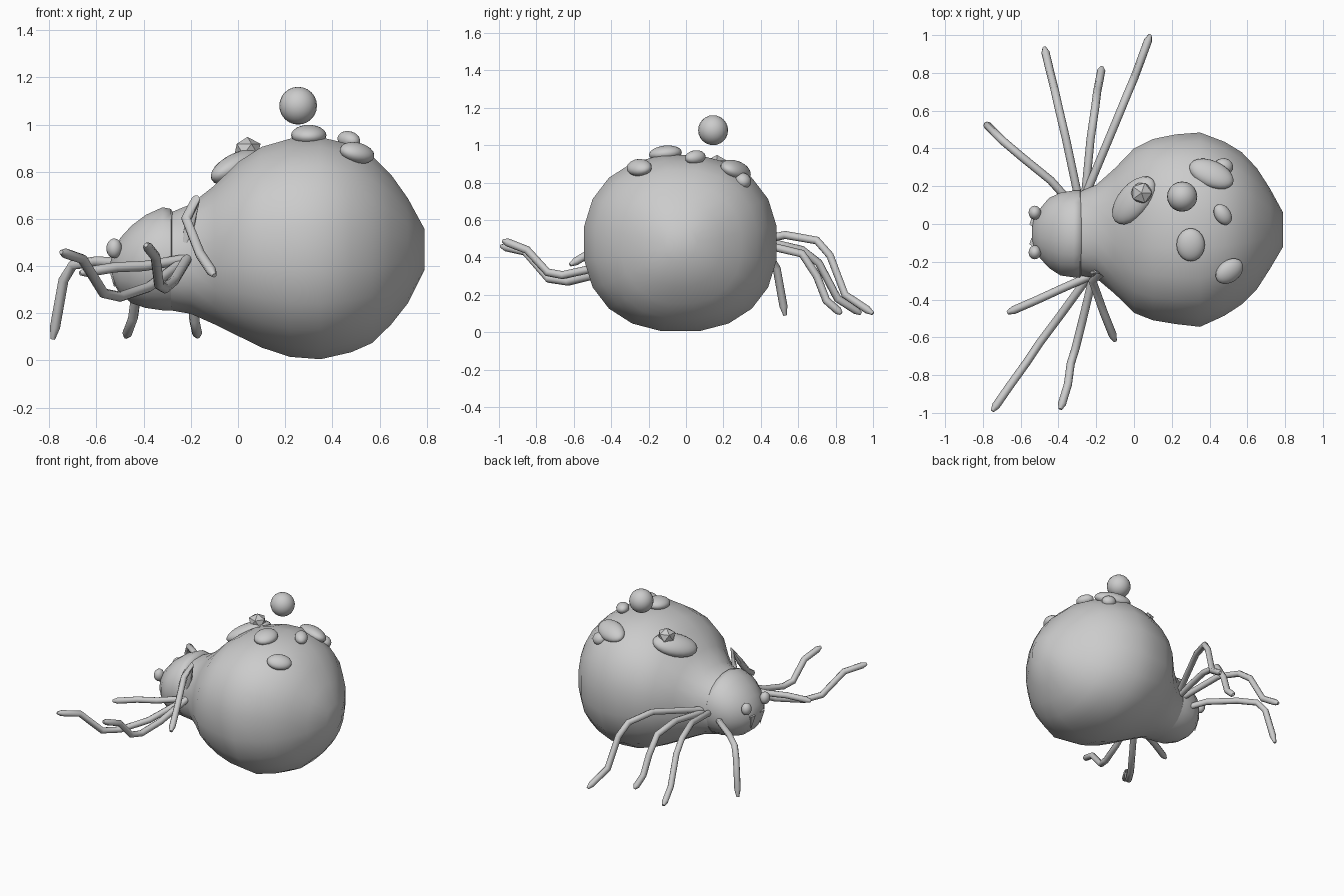
import bpy, bmesh, math
from mathutils import Vector

if "Cube" in bpy.data.objects:
    bpy.data.objects.remove(bpy.data.objects["Cube"])


def smooth(ob, angle=50):
    bpy.ops.object.select_all(action='DESELECT')
    ob.select_set(True)
    bpy.context.view_layer.objects.active = ob
    bpy.ops.object.shade_smooth_by_angle(angle=math.radians(angle))


def loft(name, rings, sides, power):
    """Skin oval rings along x; ring = (x, z low, z high, y low, y high)."""
    bm = bmesh.new()
    loops = []
    for x, z0, z1, y0, y1 in rings:
        loop = []
        for i in range(sides):
            a = 2 * math.pi * (i + 0.5) / sides
            c, s = math.cos(a), math.sin(a)
            y = math.copysign(abs(c) ** (2 / power), c) * (y1 - y0) / 2 + (y0 + y1) / 2
            z = math.copysign(abs(s) ** (2 / power), s) * (z1 - z0) / 2 + (z0 + z1) / 2
            loop.append(bm.verts.new((x, y, z)))
        loops.append(loop)
    for a, b in zip(loops, loops[1:]):
        for i in range(sides):
            j = (i + 1) % sides
            bm.faces.new((a[i], a[j], b[j], b[i]))
    bm.faces.new(loops[0])
    bm.faces.new(loops[-1])
    bmesh.ops.recalc_face_normals(bm, faces=bm.faces)
    me = bpy.data.meshes.new(name)
    bm.to_mesh(me)
    bm.free()
    ob = bpy.data.objects.new(name, me)
    bpy.context.collection.objects.link(ob)
    smooth(ob)
    return ob


def blob(name, loc, size, turn=0, lean=(0, 0, 1)):
    """Ellipsoid whose local z follows lean, spun by turn degrees about it."""
    bpy.ops.mesh.primitive_uv_sphere_add(segments=20, ring_count=12, location=loc)
    ob = bpy.context.object
    ob.name = name
    ob.scale = size
    tilt = Vector((0, 0, 1)).rotation_difference(Vector(lean)).to_matrix()
    spin = Vector((1, 0, 0)).rotation_difference(
        Vector((math.cos(math.radians(turn)), math.sin(math.radians(turn)), 0))).to_matrix()
    ob.rotation_euler = (tilt @ spin).to_euler()
    smooth(ob)
    return ob


def leg(name, points, r=0.024):
    cu = bpy.data.curves.new(name, 'CURVE')
    cu.dimensions = '3D'
    cu.bevel_depth = r
    cu.bevel_resolution = 2
    cu.use_fill_caps = True
    # short tapered claw before the tip
    a, b = Vector(points[-2]), Vector(points[-1])
    pts = [Vector(p) for p in points[:-1]] + [a.lerp(b, 0.8), b]
    sp = cu.splines.new('POLY')
    sp.points.add(len(pts) - 1)
    for i, p in enumerate(pts):
        sp.points[i].co = (*p, 1)
        sp.points[i].radius = 0.4 if i == len(pts) - 1 else 0.9
    ob = bpy.data.objects.new(name, cu)
    bpy.context.collection.objects.link(ob)
    bpy.ops.object.select_all(action='DESELECT')
    ob.select_set(True)
    bpy.context.view_layer.objects.active = ob
    bpy.ops.object.convert(target='MESH')
    smooth(bpy.context.object)


# abdomen with narrow waist
loft("abdomen", [
    (-0.285, .21, .63, -.275, .175), (-0.2, .195, .665, -.29, .21),
    (-0.1, .15, .745, -.375, .30), (0, .10, .845, -.475, .405),
    (0.1, .05, .91, -.515, .455), (0.22, .01, .945, -.535, .48),
    (0.35, 0, .952, -.55, .49), (0.48, .03, .92, -.49, .44),
    (0.57, .07, .87, -.43, .385), (0.65, .15, .79, -.35, .30),
    (0.72, .24, .69, -.24, .19), (0.79, .38, .56, -.12, .06)], 20, 2.25)

# head
loft("head", [
    (-0.27, .23, .62, -.26, .16), (-0.285, .21, .645, -.285, .18),
    (-0.32, .21, .652, -.285, .18), (-0.39, .22, .62, -.275, .168),
    (-0.45, .24, .575, -.235, .14), (-0.50, .28, .52, -.18, .08),
    (-0.53, .33, .46, -.125, .03), (-0.54, .37, .42, -.08, -.02)], 20, 2.1)

# eyes and fangs
for side, y in (("left", 0.06), ("right", -0.15)):
    blob(side + "_eye", (-0.525, y, 0.475), (.033, .037, .042))
    bpy.ops.mesh.primitive_cone_add(vertices=5, radius1=.03, radius2=0, depth=.1,
                                    location=(-0.525, -0.045 + (y + .045) * .5, 0.36),
                                    rotation=(math.pi, 0, 0))
    bpy.context.object.name = side + "_fang"

# bumps on the back
blob("long_bump", (-0.0, .125, .82), (.155, .09, .06), 45, (-.55, .12, 1))
blob("back_bump", (.41, .265, .865), (.125, .075, .05), -25, (.15, .5, 1))
blob("rear_bump", (.475, .305, .81), (.05, .045, .04), 0, (.3, .7, 1))
blob("small_bump", (.47, .05, .935), (.06, .043, .037), -55, (.25, 0, 1))
blob("top_bump", (.30, -.11, .955), (.075, .088, .043), 0, (0, -.1, 1))
blob("side_bump", (.505, -.25, .88), (.082, .06, .042), 35, (.35, -.25, 1))
bpy.ops.mesh.primitive_ico_sphere_add(subdivisions=1, radius=.062, location=(.04, .165, .895))
bpy.context.object.name = "faceted_knob"
bpy.context.object.scale.z = .85

# ball floating over the back
blob("floating_ball", (.255, .145, 1.08), (.08, .08, .08))

# legs on the far side bend down, near side ones curl up
leg("left_leg_1", [(-.36, .14, .38), (-.44, .23, .41), (-.6, .36, .42), (-.7, .445, .405),
                   (-.74, .485, .34), (-.785, .53, .09)])
leg("left_leg_2", [(-.29, .12, .42), (-.36, .45, .48), (-.4, .62, .44), (-.42, .71, .37),
                   (-.445, .81, .18), (-.475, .935, .1)])
leg("left_leg_3", [(-.26, .14, .42), (-.23, .45, .46), (-.205, .62, .42), (-.195, .7, .3),
                   (-.185, .75, .17), (-.17, .83, .1)])
leg("left_leg_4", [(-.25, .17, .44), (-.1, .53, .52), (-.03, .7, .49), (0, .77, .41),
                   (.03, .85, .2), (.085, 1.0, .1)])
leg("right_leg_1", [(-.22, -.27, .43), (-.4, -.35, .4), (-.52, -.405, .395), (-.67, -.47, .37)])
leg("right_leg_2", [(-.22, -.25, .43), (-.38, -.47, .31), (-.5, -.63, .27), (-.57, -.735, .285),
                    (-.66, -.86, .43), (-.75, -.99, .46)])
leg("right_leg_3", [(-.21, -.25, .44), (-.27, -.5, .34), (-.31, -.66, .305), (-.335, -.74, .32),
                    (-.35, -.85, .44), (-.39, -.98, .49)])
leg("right_leg_4", [(-.26, -.22, .41), (-.22, -.255, .5), (-.18, -.27, .68), (-.22, -.3, .6),
                    (-.16, -.47, .45), (-.1, -.62, .36)])
